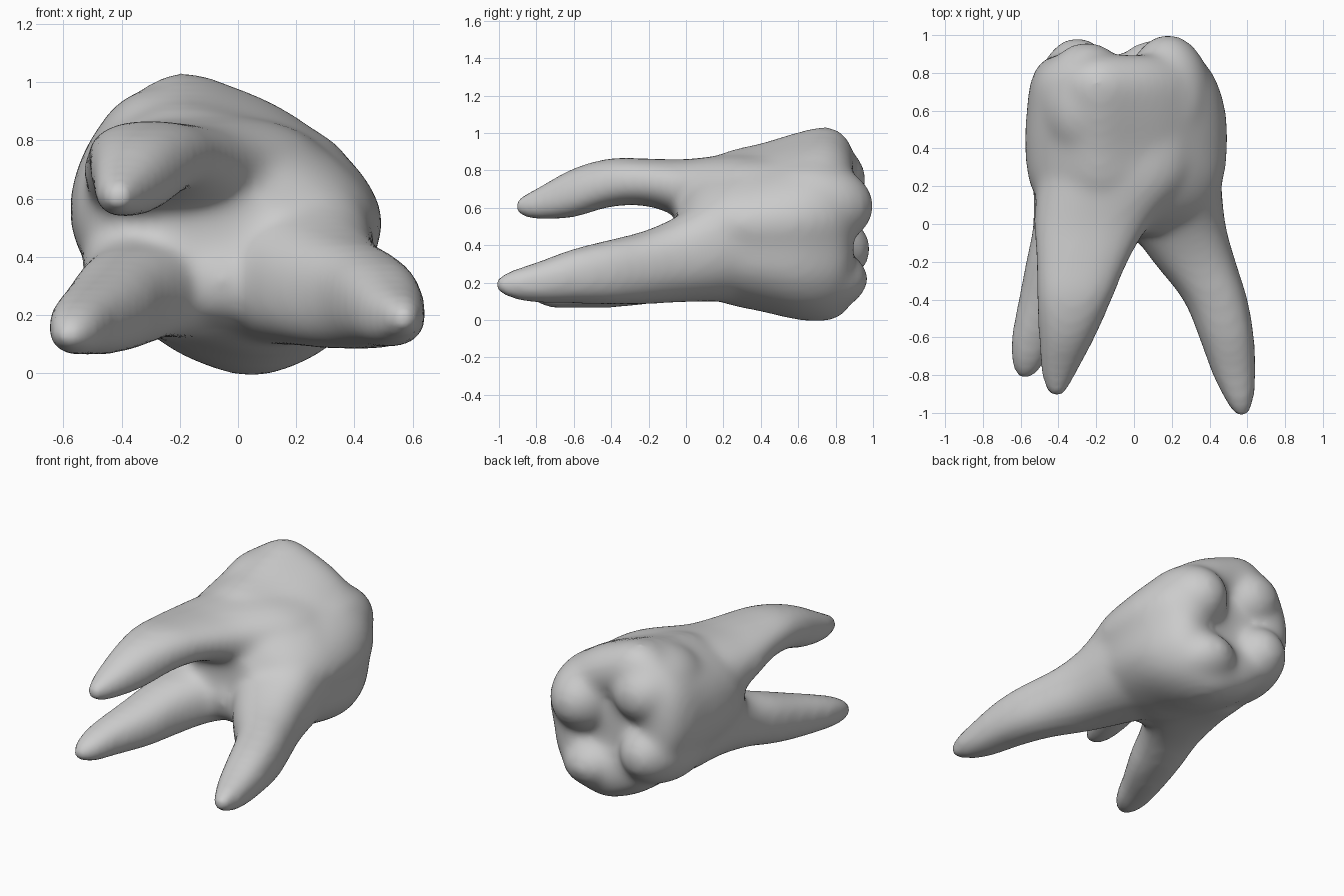
import bpy, bmesh, math
from mathutils import Matrix

old = bpy.data.objects.get("Cube")
if old:
    bpy.data.objects.remove(old, do_unlink=True)

bm = bmesh.new()
SIDES = 32
STEPS = 4


def spline(rows, closed=False):
    """Resample rows of numbers along a smooth curve through them."""
    n = len(rows)
    pick = (lambda i: rows[i % n]) if closed else (lambda i: rows[min(max(i, 0), n - 1)])
    result = []
    for i in range(n if closed else n - 1):
        quads = list(zip(pick(i - 1), pick(i), pick(i + 1), pick(i + 2)))
        for s in range(STEPS):
            t = s / STEPS
            result.append([b + t / 2 * (c - a + t * (2 * a - 5 * b + 4 * c - d
                           + t * (3 * (b - c) + d - a))) for a, b, c, d in quads])
    return result if closed else result + [list(rows[-1])]


def loft(rings):
    """Skin a list of point rings and close both ends."""
    loops = [[bm.verts.new(p) for p in ring] for ring in rings]
    n = len(loops[0])
    for a, b in zip(loops, loops[1:]):
        for i in range(n):
            j = (i + 1) % n
            bm.faces.new((a[i], a[j], b[j], b[i]))
    bm.faces.new(loops[0][::-1])
    bm.faces.new(loops[-1])


def rounded(v):
    """Slightly squared circle coordinate."""
    return math.copysign(abs(v) ** .86, v)


def root(sections):
    """Tapering root; each section is y, centre x, centre z, radius x, radius z."""
    angles = [math.tau * i / SIDES for i in range(SIDES)]
    circle = [(rounded(math.cos(t)), rounded(math.sin(t))) for t in angles]
    loft([[(x + rx * c, y, z + rz * s) for c, s in circle]
          for y, x, z, rx, rz in spline(sections)])


def lobe(centre, radii):
    mat = Matrix.Translation(centre) @ Matrix.Diagonal((*radii, 1))
    bmesh.ops.create_uvsphere(bm, u_segments=32, v_segments=24, radius=1, matrix=mat)


# Crown outline seen along the tooth, scaled to the box of each section
outline = spline([(-.2, 1.03), (0, .98), (.2, .89), (.4, .73), (.48, .56), (.45, .4),
                  (.41, .22), (.29, .08), (.08, 0), (-.12, .04), (-.3, .14), (-.48, .33),
                  (-.56, .5), (-.56, .68), (-.5, .83), (-.37, .95)], closed=True)


def crown_ring(y, x0, x1, z0, z1):
    return [(x0 + (x + .56) / 1.04 * (x1 - x0), y, z0 + z / 1.03 * (z1 - z0))
            for x, z in outline]


# Crown and neck, with a dished biting face
loft([crown_ring(*s) for s in spline([
    (-.05, -.26, .2, .28, .64), (.05, -.44, .38, .17, .79), (.2, -.54, .465, .09, .895),
    (.4, -.568, .495, .045, .945), (.6, -.56, .485, 0, 1.005), (.75, -.54, .44, -.005, 1.035),
    (.85, -.49, .375, .04, .985), (.9, -.38, .27, .17, .86), (.85, -.2, .12, .38, .68)])])

# Cusps, long enough to blend into the crown walls
lobe((-.25, .64, .75), (.25, .325, .235))
lobe((.18, .66, .61), (.235, .345, .24))
lobe((-.3, .64, .38), (.225, .35, .225))
lobe((.1, .64, .22), (.25, .335, .2))

# Web where the three roots meet
lobe((-.05, .06, .32), (.2, .15, .16))

# Upper root
root([(.5, -.04, .6, .4, .28), (.25, -.1, .64, .41, .245), (0, -.22, .695, .31, .165),
      (-.2, -.275, .735, .245, .128), (-.4, -.315, .735, .2, .13),
      (-.6, -.355, .68, .15, .132), (-.8, -.4, .62, .09, .085), (-.915, -.41, .605, .04, .04)])
# Lower left root
root([(.5, .05, .48, .38, .36), (.25, .12, .44, .34, .34), (0, .22, .34, .265, .245),
      (-.2, .32, .285, .22, .2), (-.4, .43, .257, .172, .175), (-.6, .49, .235, .147, .147),
      (-.8, .53, .2, .115, .11), (-.94, .56, .19, .075, .075), (-1.02, .57, .19, .035, .035)])
# Lower right root
root([(.5, -.12, .44, .4, .34), (.25, -.16, .4, .375, .28), (0, -.305, .3, .23, .18),
      (-.2, -.395, .25, .178, .165), (-.4, -.458, .205, .154, .14), (-.6, -.53, .17, .12, .108),
      (-.73, -.56, .145, .09, .08), (-.815, -.575, .13, .045, .04)])

bmesh.ops.recalc_face_normals(bm, faces=bm.faces)
mesh = bpy.data.meshes.new("molar_tooth")
bm.to_mesh(mesh)
bm.free()
tooth = bpy.data.objects.new("molar_tooth", mesh)
bpy.context.collection.objects.link(tooth)

# Plain grey enamel
mat = bpy.data.materials.new("light_grey")
mat.use_nodes = True
colour = (.6, .6, .6, 1)
mat.diffuse_color = colour
mat.node_tree.nodes["Principled BSDF"].inputs["Base Color"].default_value = colour
mesh.materials.append(mat)

# Fuse the parts and soften the joins
fuse = tooth.modifiers.new("fuse", 'REMESH')
fuse.mode = 'VOXEL'
fuse.voxel_size = .022
fuse.use_smooth_shade = True
soften = tooth.modifiers.new("soften", 'SMOOTH')
soften.factor = .5
soften.iterations = 26
